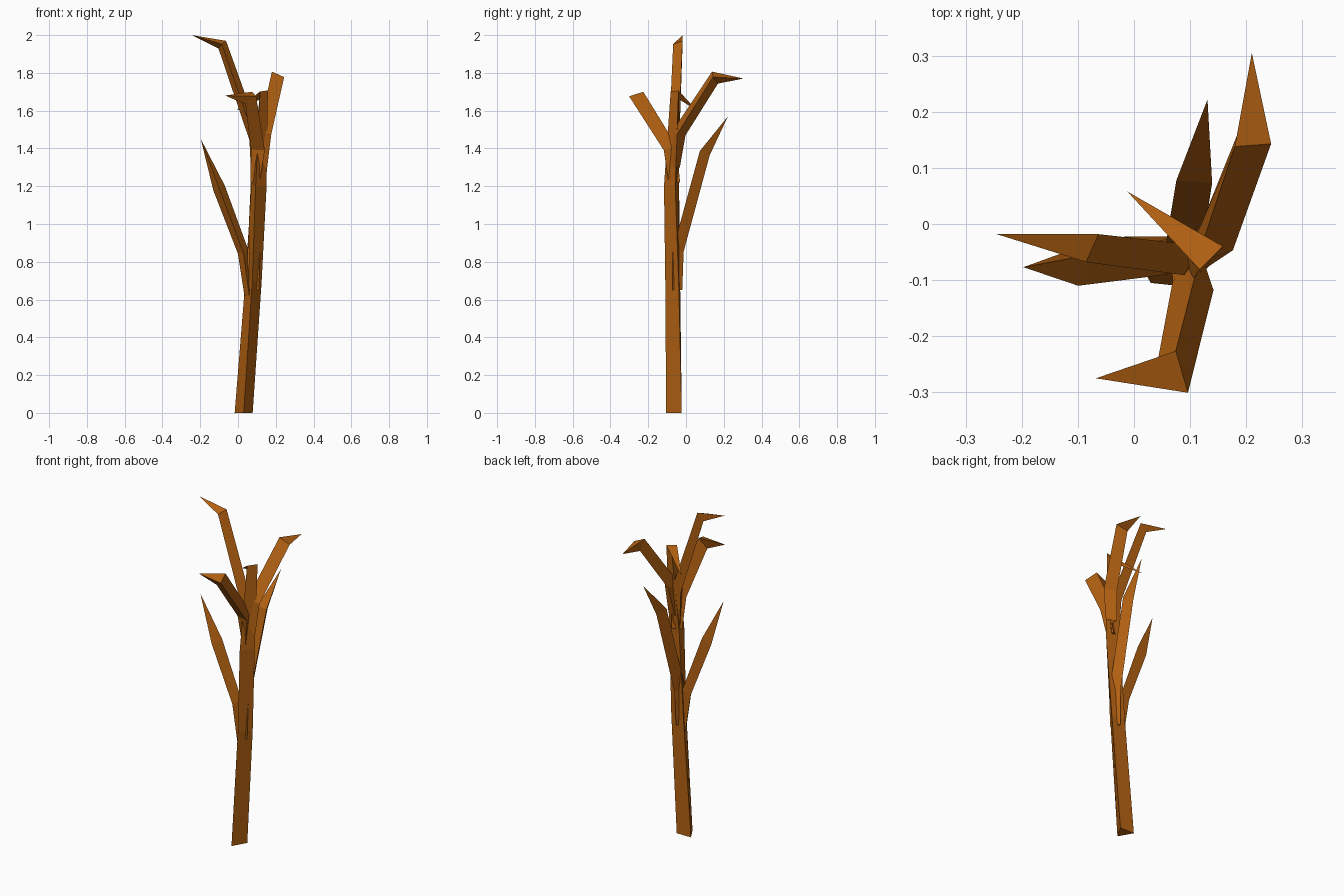
import bpy, bmesh
from math import cos, sin, tau
from mathutils import Vector

if "Cube" in bpy.data.objects:
    bpy.data.objects.remove(bpy.data.objects["Cube"])

bark = bpy.data.materials.new("brown_bark")
bark.diffuse_color = (0.45, 0.12, 0.006, 1)
bark.use_nodes = True
bark.node_tree.nodes["Principled BSDF"].inputs["Base Color"].default_value = bark.diffuse_color


def limb(name, path, tip, ref_start, ref_end):
    """Three-sided tapering limb: path of (x, y, z, radius) rings ending in a point.
    The refs aim one corner of the cross-section at the start and end of the limb."""
    pts = [Vector(p[:3]) for p in path] + [Vector(tip)]
    r0, r1 = Vector(ref_start), Vector(ref_end)
    bm = bmesh.new()
    rings = []
    for i, p in enumerate(path):
        out = (pts[i + 1] - pts[i]).normalized()
        # the base ring is level, the others are mitred
        t = (out + (pts[i] - pts[i - 1]).normalized()).normalized() if i else Vector((0, 0, 1))
        ref = r0.lerp(r1, i / (len(path) - 1))
        u = (ref - t * ref.dot(t)).normalized()
        v = t.cross(u)
        rings.append([bm.verts.new(pts[i] + p[3] * (u * cos(k * tau / 3) + v * sin(k * tau / 3)))
                      for k in range(3)])
    end = bm.verts.new(tip)
    bm.faces.new(rings[0][::-1])
    for k in range(3):
        n = (k + 1) % 3
        for a, b in zip(rings, rings[1:]):
            bm.faces.new((a[k], a[n], b[n], b[k]))
        bm.faces.new((rings[-1][k], rings[-1][n], end))
    bmesh.ops.recalc_face_normals(bm, faces=bm.faces)
    me = bpy.data.meshes.new(name)
    bm.to_mesh(me)
    bm.free()
    me.materials.append(bark)
    bpy.context.collection.objects.link(bpy.data.objects.new(name, me))


# Trunk, leaning and twisting slightly, with a hooked top
limb("trunk", [(.03, -.05, 0, .055), (.08, -.06, .7, .05), (.105, -.07, 1.2, .048),
               (.132, -.053, 1.69, .034)], (-.012, .058, 1.6),
     (-.866, .5, 0), (-.3, .41, -.86))

# Lower branches
limb("lower_left_branch", [(.06, -.06, .62, .03), (.028, -.06, .85, .034),
                           (-.1, -.072, 1.19, .038)], (-.197, -.077, 1.45),
     (0, -1, 0), (0, -1, 0))
limb("lower_back_branch", [(.08, -.055, .65, .035), (.085, -.05, .86, .038),
                           (.108, .092, 1.38, .037)], (.131, .222, 1.57),
     (0, .6, -.8), (0, .6, -.8))

# Upper branches with hooked ends
limb("upper_left_branch", [(.1, -.06, 1.25, .035), (.09, -.055, 1.45, .036),
                           (-.084, -.035, 1.95, .033)], (-.245, -.018, 2),
     (-.5, .3, -.85), (-.42, .45, -.75))
limb("upper_right_branch", [(.12, -.06, 1.3, .035), (.135, -.04, 1.48, .042),
                            (.204, .15, 1.776, .041)], (.21, .305, 1.77),
     (-.39, .48, -.79), (-.39, .48, -.79))
limb("upper_front_branch", [(.1, -.06, 1.22, .035), (.11, -.09, 1.4, .043),
                            (.07, -.262, 1.67, .047)], (-.068, -.275, 1.68),
     (-.66, .06, -.76), (-.66, .06, -.76))
